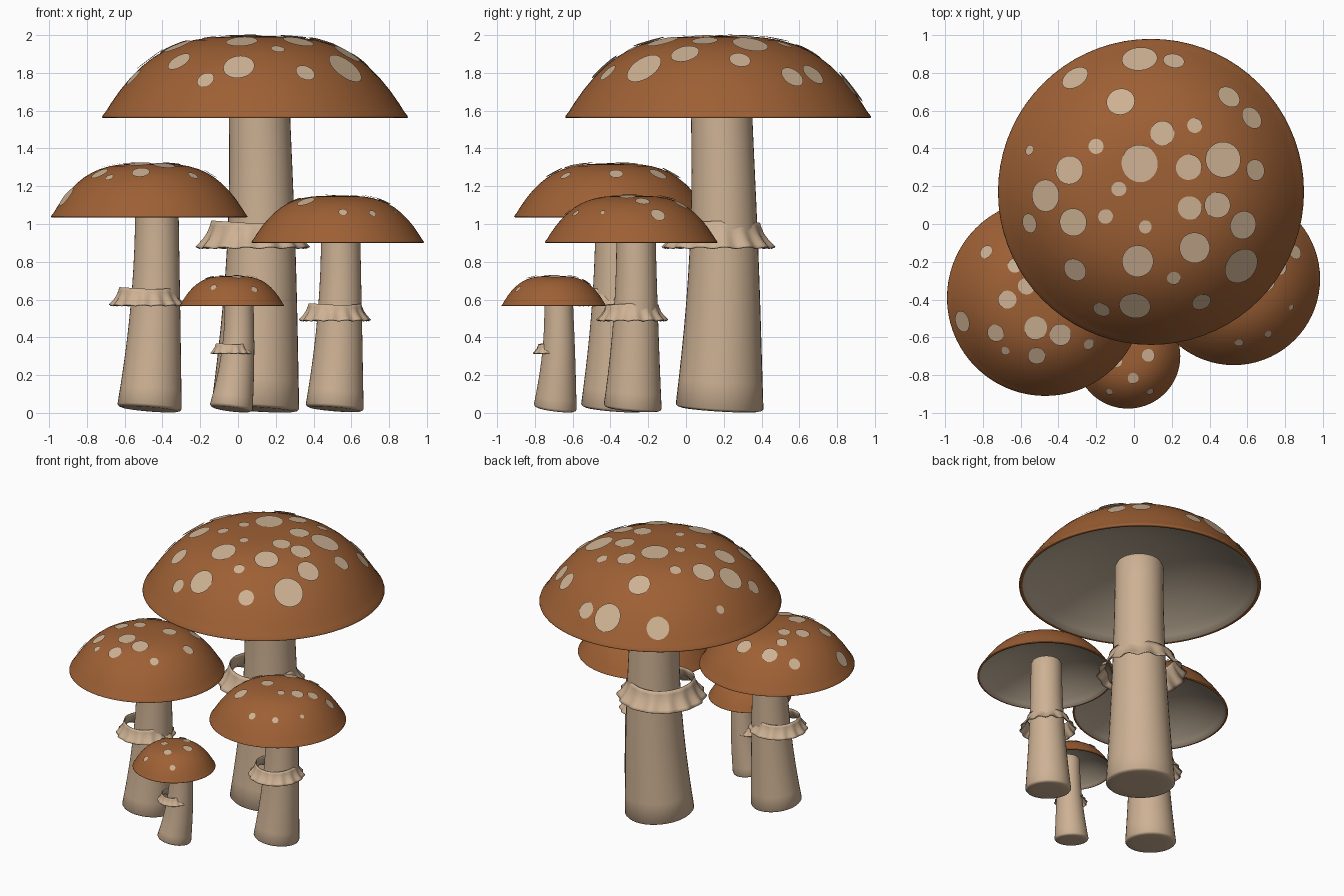
import bpy, bmesh, math
from mathutils import Vector

if "Cube" in bpy.data.objects:
    bpy.data.objects.remove(bpy.data.objects["Cube"])

TAU = 2 * math.pi
POWER = 3.3          # fullness of the cap dome


def material(name, rgb):
    m = bpy.data.materials.new(name)
    m.diffuse_color = (*rgb, 1)
    m.use_nodes = True
    m.node_tree.nodes["Principled BSDF"].inputs["Base Color"].default_value = m.diffuse_color
    return m


CAP = material("cap_brown", (0.34, 0.117, 0.035))
GILL = material("gill_grey", (0.52, 0.425, 0.315))
STEM = material("stem_tan", (0.61, 0.44, 0.295))
SPOT = material("spot_cream", (0.61, 0.44, 0.29))


def finish(name, bm, mats, fix_normals=True, angle=40):
    if fix_normals:
        bmesh.ops.recalc_face_normals(bm, faces=bm.faces)
    me = bpy.data.meshes.new(name)
    bm.to_mesh(me)
    bm.free()
    ob = bpy.data.objects.new(name, me)
    bpy.context.collection.objects.link(ob)
    for m in mats:
        me.materials.append(m)
    bpy.context.view_layer.objects.active = ob
    ob.select_set(True)
    bpy.ops.object.shade_smooth_by_angle(angle=math.radians(angle))
    ob.select_set(False)
    return ob


def loft(bm, rings, close_ends=True):
    """Skin a list of equal-length point rings; returns faces per band."""
    rows = [[bm.verts.new(p) for p in ring] for ring in rings]
    bands = []
    for a, b in zip(rows, rows[1:]):
        n = len(a)
        bands.append([bm.faces.new((a[i], a[(i + 1) % n], b[(i + 1) % n], b[i]))
                      for i in range(n)])
    if close_ends:
        bands.append([bm.faces.new(rows[0][::-1])])
        bands.append([bm.faces.new(rows[-1])])
    return bands


def circle(c, r, z, n, tilt=0.0):
    return [(c[0] + r * math.cos(TAU * i / n), c[1] + r * math.sin(TAU * i / n),
             z - tilt * r * (math.cos(TAU * i / n) + math.sin(TAU * i / n)))
            for i in range(n)]


# Cap: domed top, rounded lip and hollow underside
def make_cap(name, c, R, z, H):
    prof = [(rho, 1 - rho ** POWER) for rho in
            (0.02, 0.1, 0.2, 0.3, 0.4, 0.5, 0.58, 0.66, 0.74, 0.81, 0.88, 0.94, 0.975)]
    prof += [(0.997, 0.03), (1.0, 0.01), (0.99, 0.0)]
    top_bands = len(prof)
    prof += [(0.97, 0.005)]
    prof += [(rho, 0.02 + 0.58 * (1 - (rho / 0.97) ** 2.2)) for rho in
             (0.93, 0.86, 0.76, 0.64, 0.5, 0.36, 0.2, 0.03)]
    bm = bmesh.new()
    bands = loft(bm, [circle(c, R * r, z + H * h, 72) for r, h in prof])
    for i, band in enumerate(bands):
        under = top_bands <= i < len(prof) - 1 or i == len(prof)
        for f in band:
            f.material_index = int(under)
    finish(name + "_cap", bm, [CAP, GILL], angle=80)


# Spots: thin flat plates lying on the dome
def make_spots(name, c, R, z, H, spots):
    bm = bmesh.new()
    for x, y, r in spots:
        d = Vector((x - c[0], y - c[1], 0))
        rho = d.length / R
        slope = H * POWER * rho ** (POWER - 1) / R
        out = d.normalized()
        nrm = (out * slope + Vector((0, 0, 1))).normalized()
        u = Vector((-out.y, out.x, 0))
        v = nrm.cross(u)
        p = Vector((x, y, z + H * (1 - rho ** POWER))) + nrm * 0.005
        bm.faces.new([bm.verts.new(p + (u * math.cos(TAU * k / 24) * 0.95
                                        + v * math.sin(TAU * k / 24)) * r)
                      for k in range(24)])
    finish(name + "_spots", bm, [SPOT], fix_normals=False)


# Stem: tapered, slightly bowed, with a tilted rounded foot and rounded top
def make_stem(name, base, top, z_top, tilt, bow):
    z0 = 0.034
    r0, r1 = base[2], top[2]
    rings = [circle(base, r0 * s, z0 - d, 40, tilt)
             for s, d in ((0.6, 0.016), (0.88, 0.015), (0.96, 0.010))]
    for k in range(13):
        t = k / 12
        f = 1 - (1 - t) ** 1.8
        x, y, r = (b + (e - b) * f for b, e in zip(base, top))
        off = bow * math.sin(math.pi * t)
        rings.append(circle((x + off, y + off), r, z0 + (z_top - z0) * t, 40,
                            tilt * (1 - t)))
    rings += [circle(top, r1 * s, z_top + r1 * d, 40)
              for s, d in ((0.93, 0.15), (0.78, 0.24), (0.4, 0.28))]
    bm = bmesh.new()
    loft(bm, rings)
    finish(name + "_stem", bm, [STEM], angle=100)


# Ring: pleated skirt flaring out around the stem
def make_ring(name, c, R, z_low, z_high):
    n, folds = 144, 14
    height = z_high - z_low
    rings = []
    for t, rad in ((0, 0.72), (0.2, 0.74), (0.45, 0.78), (0.7, 0.85), (0.88, 0.92), (1, 0.97)):
        row = []
        for i in range(n):
            a = TAU * i / n
            w = math.sin(folds * a) * t
            r = R * (rad + 0.03 * w)
            zz = z_high - (height - 0.004) * t
            zz += height * (0.03 * w + 0.05 * math.sin(2 * a + 1) * (1 - t))
            row.append((c[0] + r * math.cos(a), c[1] + r * math.sin(a), zz))
        rings.append(row)
    bm = bmesh.new()
    loft(bm, rings, close_ends=False)
    ob = finish(name + "_ring", bm, [STEM])
    mod = ob.modifiers.new("thickness", "SOLIDIFY")
    mod.thickness = 0.006
    mod.offset = 0


big_spots = [
    (-.31, .77, .08), (.03, .87, .1), (.21, .86, .06), (-.07, .645, .08),
    (.15, .48, .067), (.32, .52, .042), (.50, .67, .068), (.62, .56, .067),
    (-.20, .41, .042), (-.34, .285, .08), (.03, .32, .1), (.29, .30, .07),
    (.47, .34, .1), (.64, .285, .06), (-.465, .15, .09), (-.08, .185, .04),
    (.295, .085, .065), (.44, .10, .072), (-.32, .01, .078), (-.15, .04, .04),
    (.06, -.015, .035), (.575, -.005, .08), (-.55, .005, .055), (-.31, -.24, .068),
    (.02, -.195, .088), (.32, -.125, .085), (.565, -.22, .105), (.21, -.285, .038),
    (-.17, -.45, .05), (.005, -.43, .088), (.355, -.41, .055), (-.55, .39, .03)]
left_spots = [
    (-.905, -.515, .06), (-.73, -.575, .05), (-.52, -.55, .063), (-.39, -.585, .06),
    (-.67, -.40, .05), (-.57, -.33, .045), (-.62, -.09, .055), (-.515, -.695, .05),
    (-.68, -.67, .025), (-.24, -.635, .03), (-.63, -.22, .04), (-.35, -.30, .05),
    (-.42, -.08, .055), (-.25, -.15, .05), (-.15, -.37, .04), (-.78, -.15, .04)]
right_spots = [
    (.85, -.15, .042), (.77, -.23, .04), (.70, -.31, .045), (.61, -.37, .03),
    (.555, -.625, .025), (.71, -.58, .022), (.36, -.48, .05), (.45, -.30, .045),
    (.50, -.10, .05), (.30, -.20, .04), (.64, -.03, .04), (.83, -.44, .015)]
small_spots = [
    (.075, -.695, .035), (-.005, -.815, .03), (-.13, -.885, .02), (.085, -.885, .02),
    (-.09, -.73, .027), (-.15, -.64, .025), (0, -.60, .03), (-.08, -.53, .027)]

# name, cap (centre, radius, rim z, height), stem base, stem top, tilt, bow, ring, spots
mushrooms = [
    ("big", ((.09, .17), .81, 1.56, .435), (.092, .178, .232), (.11, .185, .162),
     .06, .018, ((.078, .172), .302, .87, 1.01), big_spots),
    ("left", ((-.47, -.39), .52, 1.035, .285), (-.468, -.385, .17), (-.43, -.365, .115),
     .08, .004, ((-.482, -.385), .2, .565, .66), left_spots),
    ("right", ((.528, -.29), .457, .90, .25), (.512, -.282, .153), (.543, -.265, .104),
     .08, .004, ((.513, -.285), .19, .485, .575), right_spots),
    ("small", ((-.032, -.70), .277, .565, .16), (-.035, -.692, .113), (.005, -.675, .076),
     .12, .006, ((-.035, -.70), .11, .31, .365), small_spots)]

for name, cap, base, top, tilt, bow, ring, spots in mushrooms:
    make_cap(name, *cap)
    make_spots(name, *cap, spots)
    make_stem(name, base, top, cap[2] + 0.28 * cap[3], tilt, bow)
    make_ring(name, *ring)
